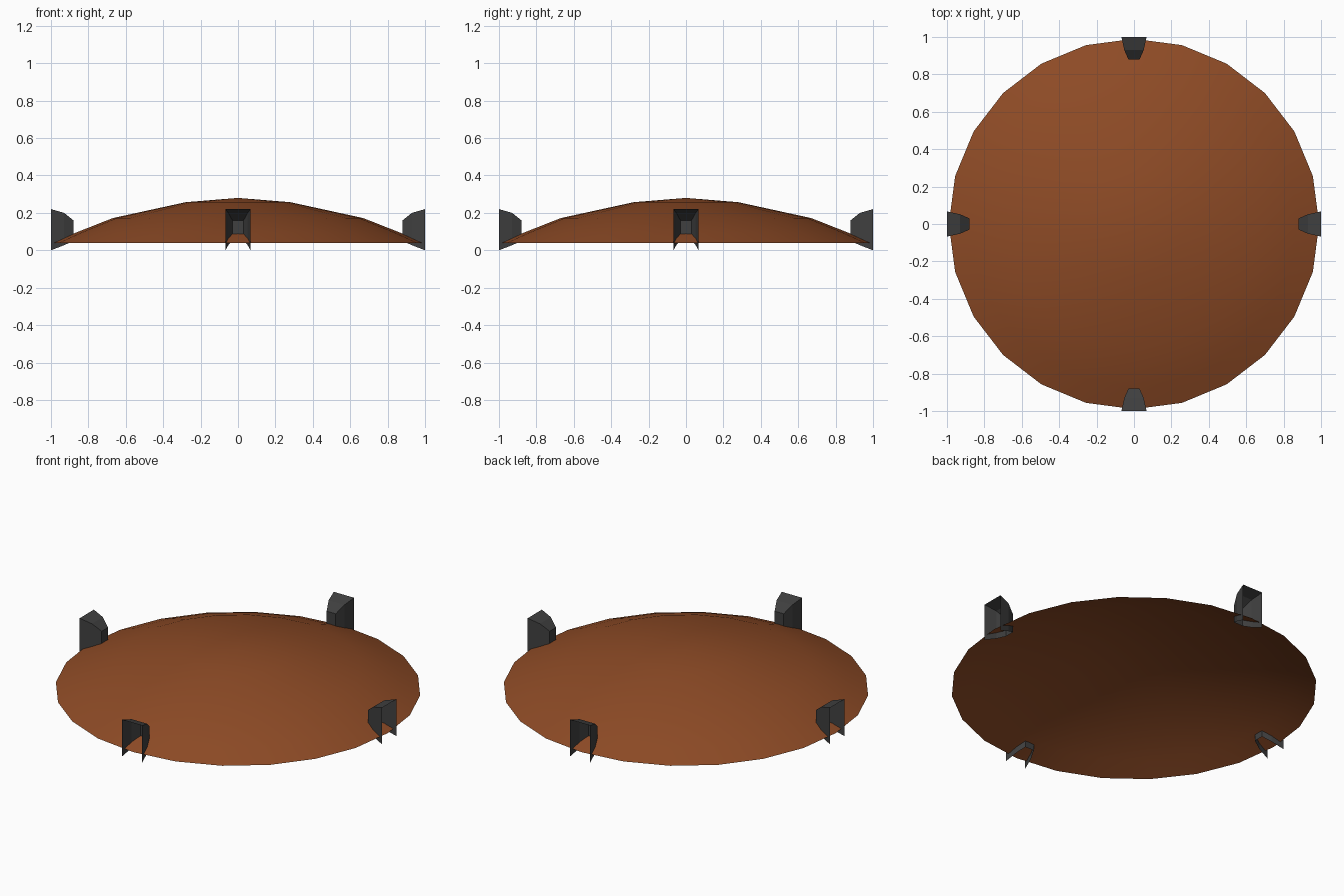
import bpy, bmesh, math

if "Cube" in bpy.data.objects:
    bpy.data.objects.remove(bpy.data.objects["Cube"])


def material(name, rgb):
    m = bpy.data.materials.new(name)
    m.diffuse_color = (*rgb, 1)
    m.use_nodes = True
    m.node_tree.nodes["Principled BSDF"].inputs["Base Color"].default_value = m.diffuse_color
    return m


BROWN = material("warm brown", (0.27, 0.07, 0.019))
DARK = material("charcoal grey", (0.05, 0.05, 0.05))


def add_object(name, bm, mat, smooth):
    mesh = bpy.data.meshes.new(name)
    bm.to_mesh(mesh)
    bm.free()
    mesh.materials.append(mat)
    for p in mesh.polygons:
        p.use_smooth = smooth
    obj = bpy.data.objects.new(name, mesh)
    bpy.context.collection.objects.link(obj)
    return obj


# Shallow 24-sided dome, open below: rings of (radius, height) from rim to apex
SIDES = 24
PROFILE = [(0.99, 0.04), (0.87, 0.093), (0.67, 0.172), (0.28, 0.257)]
bm = bmesh.new()
rings = []
for r, z in PROFILE:
    rings.append([bm.verts.new((r * math.cos(i * math.tau / SIDES),
                                r * math.sin(i * math.tau / SIDES), z))
                  for i in range(SIDES)])
apex = bm.verts.new((0, 0, 0.28))
for i in range(SIDES):
    j = (i + 1) % SIDES
    for a, b in zip(rings, rings[1:]):
        bm.faces.new((a[i], a[j], b[j], b[i]))
    bm.faces.new((rings[-1][i], rings[-1][j], apex))
add_object("dome", bm, BROWN, True)


# Rim clip: hollow hood, open outward and below
# Stations: radius, half width, bottom height, top height
STATIONS = [(1.0, 0.067, 0.0, 0.22), (0.93, 0.052, 0.027, 0.20),
            (0.88, 0.03, 0.05, 0.16)]


def rim_clip(name, angle):
    bm = bmesh.new()
    arches = [[bm.verts.new(p) for p in
               ((r, -w, lo), (r, -w, hi), (r, w, hi), (r, w, lo))]
              for r, w, lo, hi in STATIONS]
    for a, b in zip(arches, arches[1:]):
        for k in range(3):
            bm.faces.new((a[k], a[k + 1], b[k + 1], b[k]))
    bm.faces.new(arches[-1])
    bmesh.ops.recalc_face_normals(bm, faces=bm.faces)
    # Make the top face point up
    bm.normal_update()
    top = max(bm.faces, key=lambda f: f.calc_center_median().z)
    if top.normal.z < 0:
        bmesh.ops.reverse_faces(bm, faces=bm.faces)
    add_object(name, bm, DARK, False).rotation_euler.z = angle


for n, side in enumerate(("right", "back", "left", "front")):
    rim_clip(side + "_rim_clip", n * math.pi / 2)
